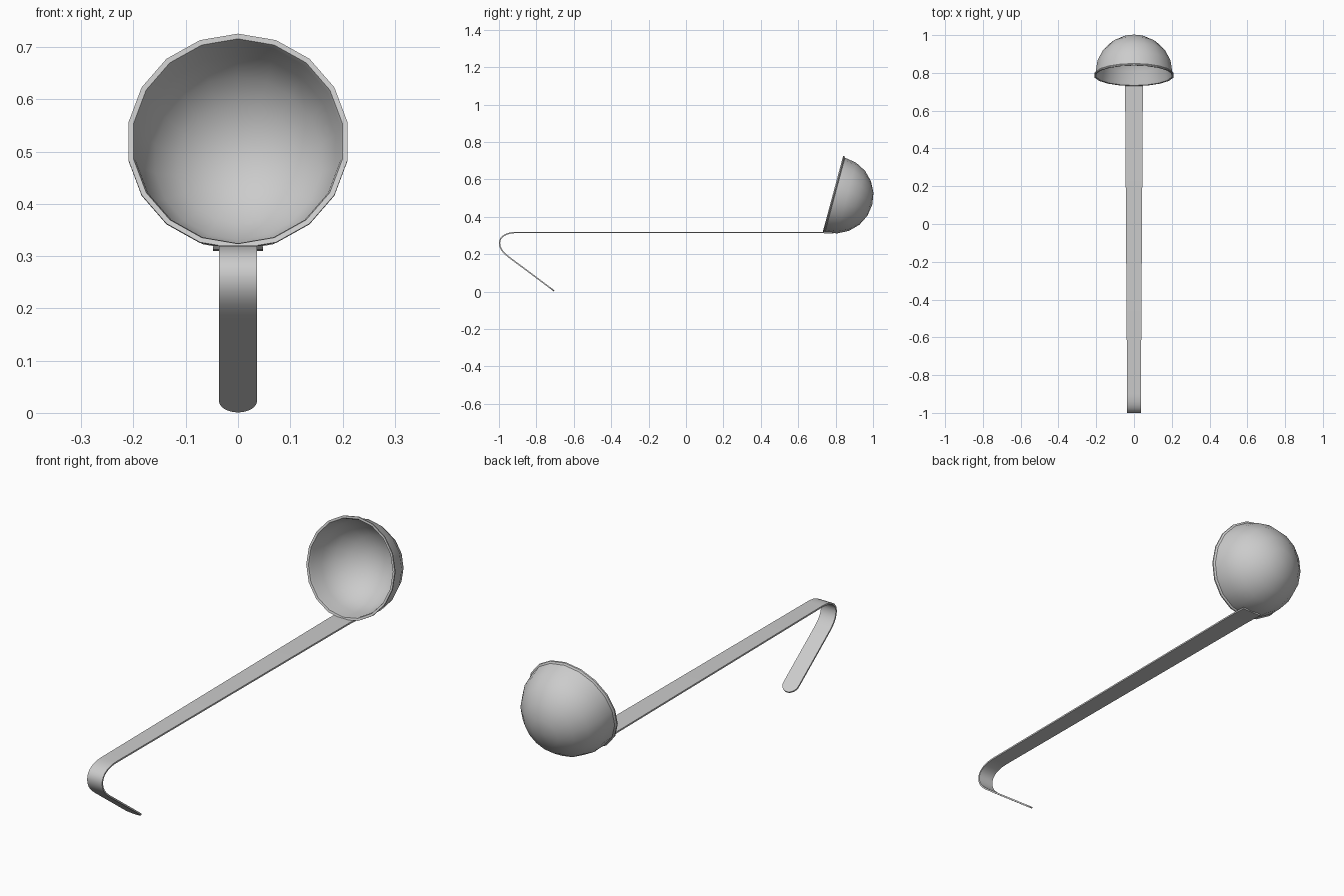
import bpy, bmesh, math
from mathutils import Vector

if "Cube" in bpy.data.objects:
    bpy.data.objects.remove(bpy.data.objects["Cube"])


def add_object(name, bm, angle):
    bmesh.ops.recalc_face_normals(bm, faces=bm.faces)
    me = bpy.data.meshes.new(name)
    bm.to_mesh(me)
    bm.free()
    ob = bpy.data.objects.new(name, me)
    bpy.context.collection.objects.link(ob)
    bpy.ops.object.select_all(action='DESELECT')
    bpy.context.view_layer.objects.active = ob
    ob.select_set(True)
    bpy.ops.object.shade_smooth_by_angle(angle=math.radians(angle))
    return ob


def bezier(p0, p1, p2, p3, n):
    a, b, c, d = map(Vector, (p0, p1, p2, p3))
    return [a * (1 - t) ** 3 + b * 3 * t * (1 - t) ** 2 + c * 3 * t * t * (1 - t) + d * t ** 3
            for t in (i / n for i in range(n + 1))]


# Bowl: closed profile (radius, depth behind the rim plane) turned in 18 sides
SIDES, RINGS = 18, 5
tilt = math.radians(15)
centre = Vector((0, 0.785, 0.52))
up = Vector((0, math.sin(tilt), math.cos(tilt)))
axis = Vector((0, math.cos(tilt), -math.sin(tilt)))


def dome(r, depth0):
    angs = [i / RINGS * math.pi / 2 for i in range(RINGS + 1)]
    return [(r * math.cos(a), depth0 + r * math.sin(a)) for a in angs]


profile = dome(0.206, 0.012)[::-1] + [(0.213, 0.006), (0.213, 0), (0.203, 0.001)] + dome(0.199, 0.012)
bm = bmesh.new()
rings = []
for r, d in profile:
    count = 1 if r < 1e-4 else SIDES
    rings.append([bm.verts.new(centre + axis * d + up * (r * math.cos(2 * math.pi * k / SIDES))
                               + Vector((r * math.sin(2 * math.pi * k / SIDES), 0, 0)))
                  for k in range(count)])
for a, b in zip(rings, rings[1:]):
    for k in range(SIDES):
        quad = [a[k % len(a)], a[(k + 1) % len(a)], b[(k + 1) % len(b)], b[k % len(b)]]
        bm.faces.new(list(dict.fromkeys(quad)))
add_object("ladle_bowl", bm, 40)

# Handle: centre line in (y, z) from under the bowl, along the shaft, round the hook
path = [Vector(p) for p in ((0.79, 0.3135), (0.74, 0.3155), (0.70, 0.3165))]
path += bezier((-0.90, 0.3165), (-0.96, 0.3165), (-0.997, 0.295), (-0.997, 0.26), 8)
path += bezier((-0.997, 0.26), (-0.997, 0.22), (-0.96, 0.1945), (-0.93, 0.172), 8)[1:]
half = [0.0365 + 0.0105 * (p.x + 0.9) / 1.6 if p.x > -0.9 else 0.0365 for p in path]

# Rounded tip of the hook
tip = Vector((-0.705, 0.004))
along = (tip - path[-1]).normalized()
R = 0.0365
for i in range(8):
    a = i / 7 * math.radians(82)
    path.append(tip - along * R * (1 - math.sin(a) / math.sin(math.radians(82))))
    half.append(R * math.cos(a))

# Flat strip given thickness on both sides
T = 0.0035
bm = bmesh.new()
sections = []
for i, (p, w) in enumerate(zip(path, half)):
    t = (path[min(i + 1, len(path) - 1)] - path[max(i - 1, 0)]).normalized()
    n = Vector((-t.y, t.x)) * T
    sections.append([bm.verts.new((sx * w, p.x + s * n.x, p.y + s * n.y))
                     for sx, s in ((-1, -1), (1, -1), (1, 1), (-1, 1))])
for a, b in zip(sections, sections[1:]):
    for k in range(4):
        bm.faces.new((a[k], a[(k + 1) % 4], b[(k + 1) % 4], b[k]))
bm.faces.new(sections[0])
bm.faces.new(sections[-1])
add_object("hooked_handle", bm, 35)
